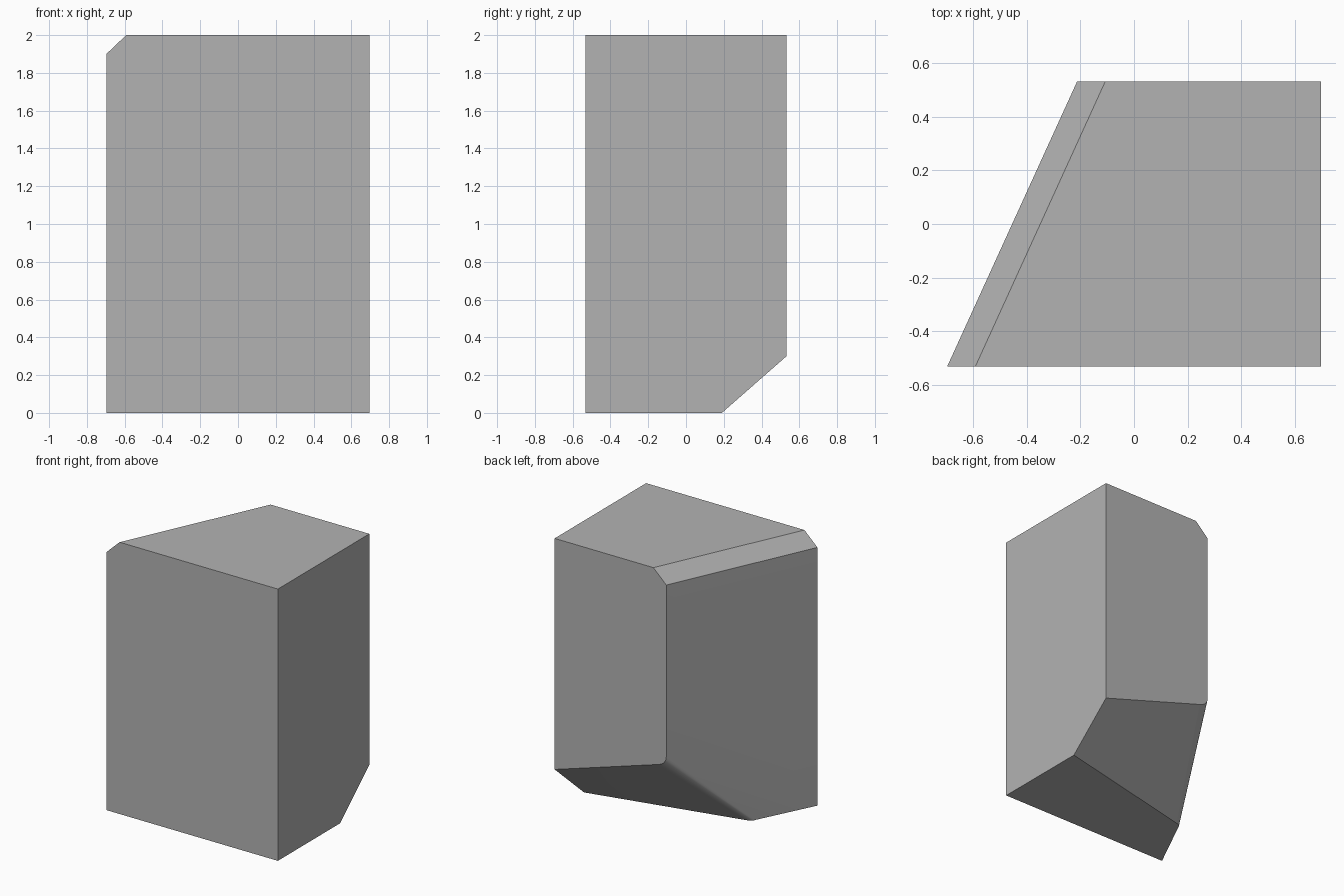
import bpy, bmesh, math
from mathutils import Vector

if "Cube" in bpy.data.objects:
    bpy.data.objects.remove(bpy.data.objects["Cube"])

stone = bpy.data.materials.new("plain grey")
stone.diffuse_color = (0.45, 0.45, 0.45, 1)
stone.use_nodes = True
stone.node_tree.nodes["Principled BSDF"].inputs["Base Color"].default_value = stone.diffuse_color

X, Y, TOP = 0.697, 0.532, 2.0
STEPS = 6


def arc(start, corner, end):
    """Rounded corner from start to end."""
    a, b, c = Vector(start), Vector(corner), Vector(end)
    ts = [i / STEPS for i in range(STEPS + 1)]
    return [a * (1 - t) ** 2 + b * 2 * t * (1 - t) + c * t * t for t in ts]


bm = bmesh.new()
V = lambda *p: bm.verts.new(p)

# Front and right corners
front_left, front_right = V(-X, -Y, 0), V(X, -Y, 0)
front_right_top, back_right_top = V(X, -Y, TOP), V(X, Y, TOP)
cut_back, cut_base = V(X, Y, 0.30), V(X, 0.19, 0)

# Bevel along the slanted left wall's top edge
bevel_front_low, bevel_front_top = V(-X, -Y, 1.9), V(-X + 0.105, -Y, TOP)
bevel_back_low, bevel_back_top = V(-0.212, Y, 1.9), V(-0.107, Y, TOP)

# Rounded edge between the undercut and the left wall
upper = [V(*p) for p in arc((-0.14, Y, 0.56), (-0.212, Y, 0.58), (-0.212, Y, 0.635))]
lower = [V(*p) for p in arc((-0.44, -0.072, 0), (-0.48, -0.08, 0), (-0.488, -0.11, 0))]

faces = [
    [front_left, front_right, front_right_top, bevel_front_top, bevel_front_low],
    [front_right, cut_base, cut_back, back_right_top, front_right_top],
    [front_right_top, back_right_top, bevel_back_top, bevel_front_top],
    [bevel_front_top, bevel_back_top, bevel_back_low, bevel_front_low],
    [back_right_top, cut_back, *upper, bevel_back_low, bevel_back_top],
    [front_left, front_right, cut_base, *lower],
    [cut_back, cut_base, lower[0], upper[0]],
    [front_left, bevel_front_low, bevel_back_low, upper[-1]],
    [front_left, upper[-1], lower[-1]],
]
for i in range(STEPS):
    faces.append([upper[i], lower[i], lower[i + 1], upper[i + 1]])
for f in faces:
    bm.faces.new(f)
bmesh.ops.recalc_face_normals(bm, faces=bm.faces)

mesh = bpy.data.meshes.new("stone_block")
bm.to_mesh(mesh)
bm.free()
mesh.materials.append(stone)
block = bpy.data.objects.new("stone_block", mesh)
bpy.context.collection.objects.link(block)

# Smooth only the rounded edge
bpy.context.view_layer.objects.active = block
block.select_set(True)
bpy.ops.object.shade_smooth_by_angle(angle=math.radians(30))
